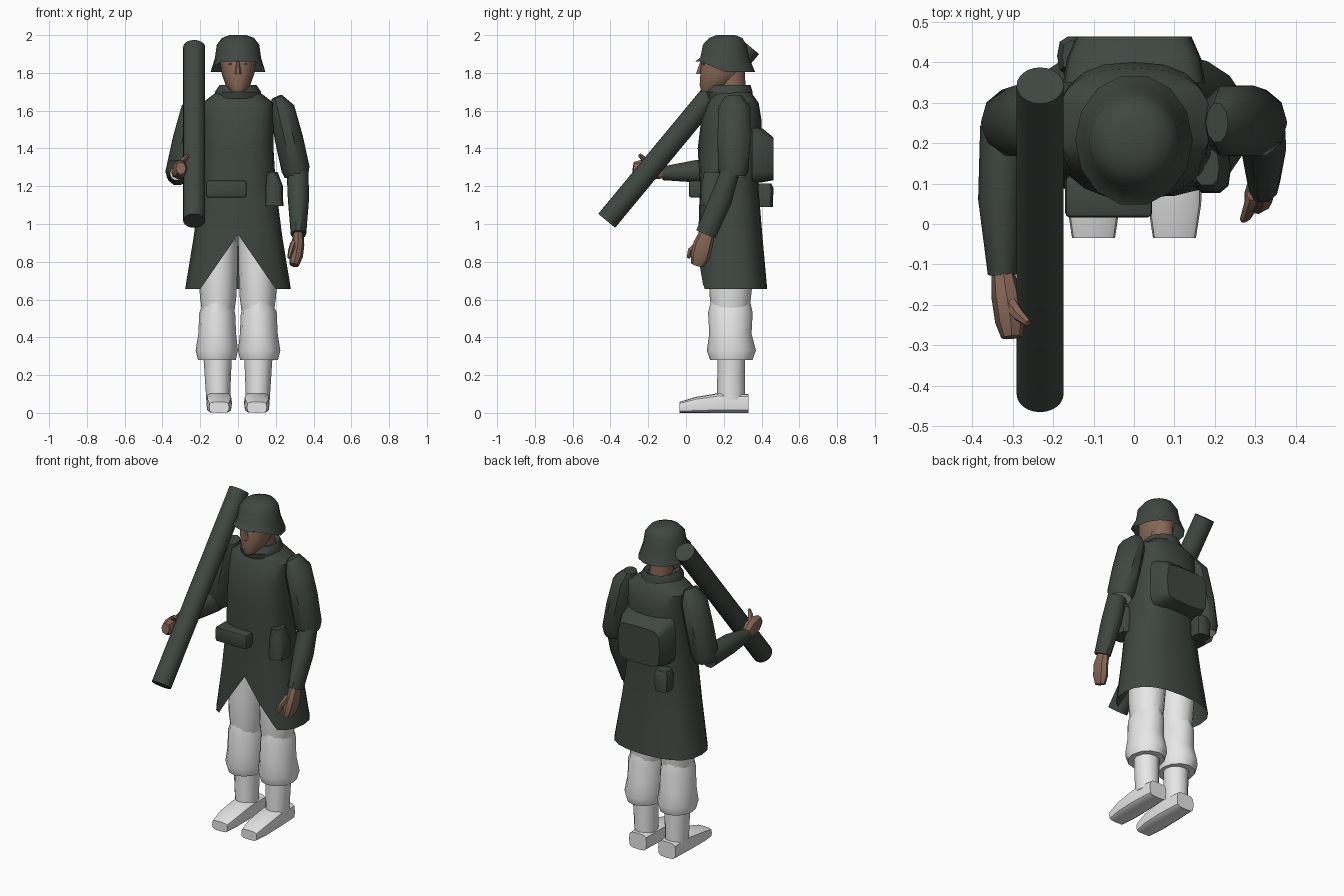
import bpy, bmesh, math
from mathutils import Vector


def mat(name, r, g, b):
    m = bpy.data.materials.new(name)
    m.diffuse_color = (r, g, b, 1)
    return m


COAT = mat("dark_green_cloth", 0.05, 0.062, 0.052)
WHITE = mat("off_white", 0.8, 0.8, 0.8)
SKIN = mat("skin", 0.24, 0.135, 0.095)
DARK = mat("dark_brown", 0.05, 0.03, 0.022)


def finish(bm, name, mats, angle=40):
    bmesh.ops.recalc_face_normals(bm, faces=bm.faces)
    me = bpy.data.meshes.new(name)
    for f in bm.faces:
        f.smooth = True
    bm.to_mesh(me)
    bm.free()
    for m in mats:
        me.materials.append(m)
    me.set_sharp_from_angle(angle=math.radians(angle))
    ob = bpy.data.objects.new(name, me)
    bpy.context.collection.objects.link(ob)
    return ob


def loft_bm(path, n=12, axis=None, power=2.0, cap0=True, cap1=True):
    """Skin superellipse rings (x, y, z, half_width, half_depth) along a path."""
    bm = bmesh.new()
    c = [Vector(p[:3]) for p in path]
    rings = []
    for i, p in enumerate(path):
        t = Vector(axis) if axis else c[min(i + 1, len(c) - 1)] - c[max(i - 1, 0)]
        t.normalize()
        u = Vector((1, 0, 0))
        if abs(t.x) > 0.9:
            u = Vector((0, 1, 0))
        u = (u - t * u.dot(t)).normalized()
        v = t.cross(u)
        ring = []
        for k in range(n):
            a = 2 * math.pi * k / n
            ca, sa = math.cos(a), math.sin(a)
            x = math.copysign(abs(ca) ** (2 / power), ca) * p[3]
            y = math.copysign(abs(sa) ** (2 / power), sa) * p[4]
            ring.append(bm.verts.new(c[i] + u * x + v * y))
        rings.append(ring)
    for r0, r1 in zip(rings, rings[1:]):
        for k in range(n):
            j = (k + 1) % n
            bm.faces.new((r0[k], r0[j], r1[j], r1[k]))
    if cap0:
        bm.faces.new(rings[0][::-1])
    if cap1:
        f = bm.faces.new(rings[-1])
        f.material_index = 1
    return bm


def loft(name, path, m, end=None, **kw):
    return finish(loft_bm(path, **kw), name, [m, end or m])


def box(name, x, y, z, m, bevel=0.0):
    bm = bmesh.new()
    bmesh.ops.create_cube(bm, size=1)
    for v in bm.verts:
        v.co = Vector([(a + b) / 2 + k * (b - a) for k, (a, b) in zip(v.co, (x, y, z))])
    if bevel:
        bmesh.ops.bevel(bm, geom=bm.edges[:], offset=bevel, segments=2, profile=0.5,
                        affect='EDGES')
    return finish(bm, name, [m])


def side(path, s):
    return [(p[0] * s,) + tuple(p[1:]) for p in path]


Z = (0, 0, 1)

# Long coat with an inverted V cut in the front skirt
bm = loft_bm([(0, .245, .655, .28, .185), (0, .235, .93, .235, .17),
              (0, .228, 1.2, .20, .155), (0, .23, 1.4, .188, .168),
              (0, .24, 1.55, .188, .16), (0, .25, 1.64, .19, .135),
              (0, .245, 1.69, .125, .105), (0, .24, 1.72, .08, .08)],
             n=20, axis=Z, power=2.5, cap0=False)
APEX, SLOPE = .945, 1.45
for s in (-1, 1):
    low = [f for f in bm.faces
           if f.calc_center_median().y < .2 and f.calc_center_median().z < 1.2]
    geom = set(low) | {e for f in low for e in f.edges} | {v for f in low for v in f.verts}
    bmesh.ops.bisect_plane(bm, geom=list(geom), plane_co=(0, 0, APEX),
                           plane_no=(s * SLOPE, 0, 1), dist=1e-5)
cut = [f for f in bm.faces for c in [f.calc_center_median()]
       if c.y < .2 and c.z < APEX - SLOPE * abs(c.x)]
bmesh.ops.delete(bm, geom=cut, context='FACES')
finish(bm, "coat", [COAT, COAT])

# Collar
loft("collar", [(0, .235, 1.665, .12, .12), (0, .23, 1.70, .122, .125),
                (0, .235, 1.735, .098, .11), (0, .235, 1.715, .07, .08)],
     COAT, n=14, axis=Z)

# Head, neck, nose and eyes
loft("neck", [(0, .25, 1.64, .065, .07), (0, .235, 1.83, .068, .075)], SKIN, axis=Z)
loft("head", [(0, .125, 1.70, .035, .045), (0, .155, 1.735, .065, .085),
              (0, .185, 1.79, .085, .112), (0, .20, 1.86, .095, .12),
              (0, .205, 1.92, .088, .108)], SKIN, n=14, axis=Z)
loft("nose", [(0, .072, 1.795, .018, .022), (0, .082, 1.86, .007, .008)],
     SKIN, n=6, axis=Z)
for s in (-1, 1):
    box("eye", sorted((s * .024, s * .046)), (.089, .097), (1.842, 1.852), DARK)

# Helmet with a rim that rises over the face
bm = loft_bm([(0, .207, 1.805, .145, .163), (0, .205, 1.88, .122, .133),
              (0, .205, 1.95, .112, .118), (0, .21, 1.985, .085, .09),
              (0, .212, 2.0, .045, .05)], n=14, axis=Z, cap0=False)
for v in bm.verts:
    if v.co.z < 1.82:
        v.co.z += .055 * min(1, max(0, (.19 - v.co.y) / .1))
finish(bm, "helmet", [COAT, COAT], 50)

# Sleeves: matching upper arms, one forearm hanging and one raised forward
for s, tag in ((1, "left"), (-1, "right")):
    loft(tag + "_upper_sleeve",
         side([(.205, .25, 1.672, .03, .05), (.232, .255, 1.61, .068, .09),
               (.27, .255, 1.45, .075, .092), (.305, .25, 1.29, .075, .085),
               (.31, .25, 1.25, .062, .068)], s), COAT, end=WHITE, n=10)
loft("left_forearm_sleeve", [(.315, .24, 1.29, .058, .05), (.32, .185, 1.13, .056, .062),
                             (.32, .105, .945, .041, .058)], COAT, n=10)
loft("right_forearm_sleeve", [(-.32, .24, 1.27, .06, .068), (-.33, .06, 1.28, .055, .063),
                              (-.325, -.125, 1.268, .036, .038)], COAT, end=WHITE, n=10)

# Hands and thumbs
loft("left_hand", [(.318, .115, .96, .028, .04), (.318, .09, .89, .033, .052),
                   (.308, .075, .83, .036, .052), (.297, .06, .782, .025, .035)],
     SKIN, n=8)
loft("left_thumb", [(.295, .07, .90, .018, .02), (.28, .025, .86, .015, .018),
                    (.27, .012, .82, .009, .01)], SKIN, n=6)
loft("right_hand", [(-.325, -.115, 1.27, .028, .03), (-.315, -.18, 1.285, .037, .05),
                    (-.305, -.24, 1.29, .038, .05), (-.302, -.28, 1.295, .026, .034)],
     SKIN, n=8)
loft("right_thumb", [(-.31, -.19, 1.31, .018, .02), (-.285, -.225, 1.345, .016, .016),
                     (-.262, -.245, 1.365, .009, .01)], SKIN, n=6)

# Carried tube
loft("launch_tube", [(-.232, -.42, 1.017, .058, .058), (-.232, .342, 1.937, .058, .058)],
     COAT, n=24)

# Backpack, canteen and pouches
loft("backpack", [(0, .35, 1.37, .175, .155), (0, .41, 1.362, .165, .14),
                  (0, .463, 1.345, .142, .113)], COAT, n=20, axis=(0, 1, 0), power=5)
loft("canteen", [(-.14, .415, 1.09, .046, .046), (-.14, .415, 1.19, .05, .05),
                 (-.14, .415, 1.215, .038, .038)], COAT, n=10, axis=Z, power=3)
box("front_pouch", (-.17, .045), (.016, .12), (1.14, 1.23), COAT, .012)
loft("side_pouch", [(.19, .14, 1.095, .05, .065), (.19, .14, 1.2, .048, .062),
                    (.18, .14, 1.275, .03, .045)], COAT, n=10, axis=Z, power=3)

# Legs: trousers, baggy lower trousers, boot shafts and feet
for s, tag in ((1, "left_"), (-1, "right_")):
    loft(tag + "trouser", side([(.10, .235, .99, .10, .11), (.105, .24, .75, .102, .12),
                                (.105, .235, .62, .097, .11), (.105, .235, .53, .085, .10)],
                               s), WHITE, axis=Z)
    loft(tag + "gaiter", side([(.11, .235, .61, .06, .10), (.11, .235, .53, .095, .118),
                               (.11, .235, .42, .10, .112), (.112, .24, .33, .112, .13),
                               (.112, .24, .28, .10, .112)], s), WHITE, axis=Z)
    loft(tag + "boot_shaft", side([(.108, .24, .30, .075, .072), (.105, .238, .07, .063, .075)],
                                  s), WHITE, axis=Z)
    loft(tag + "foot", side([(.10, .33, .05, .06, .05), (.10, .18, .053, .068, .053),
                             (.10, .05, .042, .066, .042), (.10, -.035, .029, .053, .029)],
                            s), WHITE, axis=(0, -1, 0), power=4)
